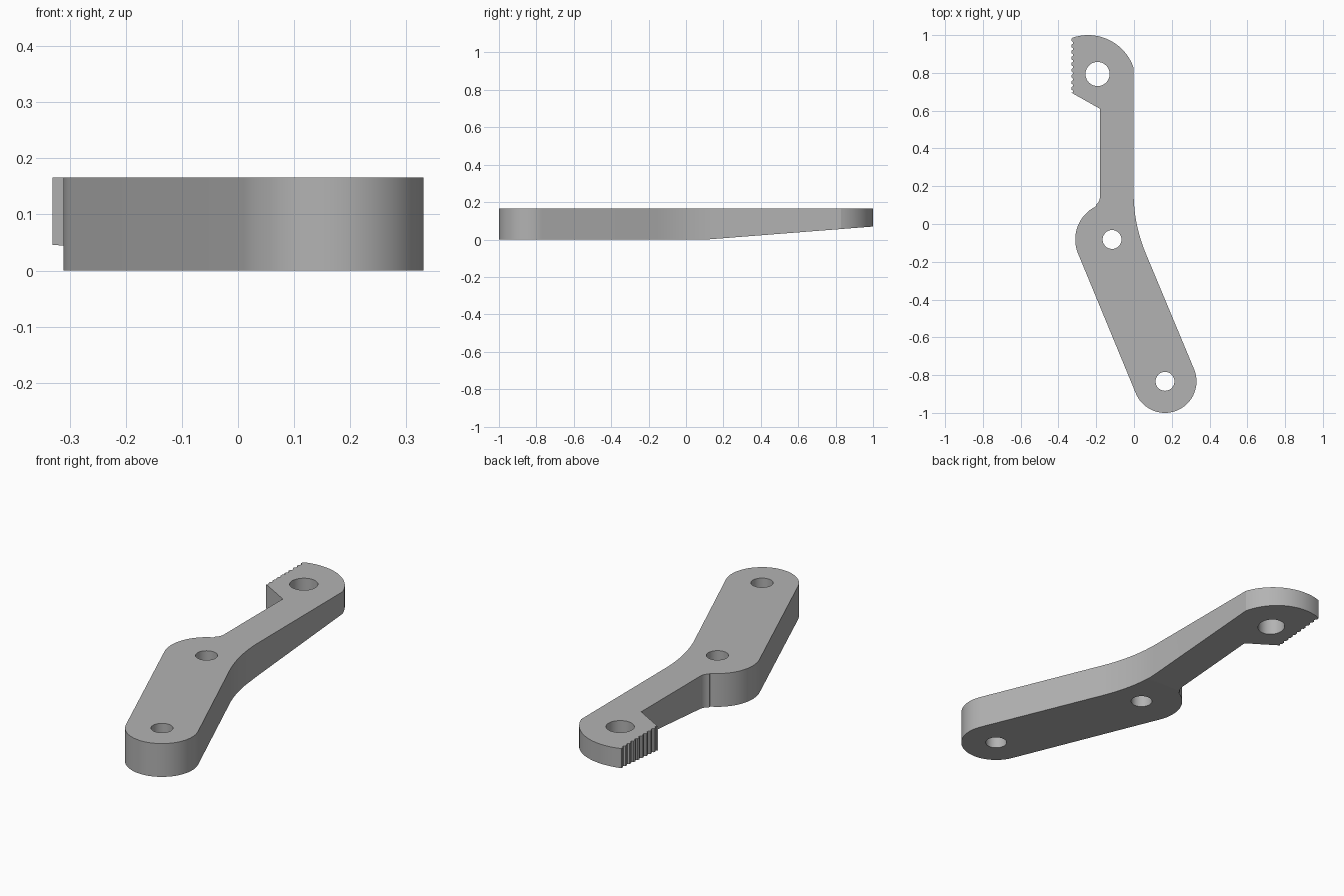
import bpy, bmesh
from math import cos, sin, radians

if "Cube" in bpy.data.objects:
    bpy.data.objects.remove(bpy.data.objects["Cube"], do_unlink=True)

HEIGHT = 0.166
LOWER, MIDDLE, UPPER = (0.164, -0.833), (-0.116, -0.082), (-0.193, 0.794)

grey = bpy.data.materials.new("plain grey")
grey.use_nodes = True
grey.diffuse_color = (0.45, 0.45, 0.45, 1)
grey.node_tree.nodes["Principled BSDF"].inputs["Base Color"].default_value = grey.diffuse_color


def arc(centre, radius, start, end, steps):
    angles = [radians(start + (end - start) * i / steps) for i in range(steps + 1)]
    return [(centre[0] + radius * cos(a), centre[1] + radius * sin(a)) for a in angles]


def prism(name, points, direction):
    """Extrude a closed polygon of 3D points along a direction."""
    bm = bmesh.new()
    face = bm.faces.new([bm.verts.new(p) for p in points])
    top = bmesh.ops.extrude_face_region(bm, geom=[face])["geom"]
    bmesh.ops.translate(bm, vec=direction,
                        verts=[v for v in top if isinstance(v, bmesh.types.BMVert)])
    bmesh.ops.recalc_face_normals(bm, faces=bm.faces)
    mesh = bpy.data.meshes.new(name)
    bm.to_mesh(mesh)
    bm.free()
    mesh.materials.append(grey)
    obj = bpy.data.objects.new(name, mesh)
    bpy.context.collection.objects.link(obj)
    return obj


def cut(target, cutter):
    """Subtract the cutter from the target, then discard it."""
    cutter.hide_render = True
    mod = target.modifiers.new("cut", "BOOLEAN")
    mod.operation, mod.solver, mod.object = "DIFFERENCE", "EXACT", cutter
    bpy.context.view_layer.objects.active = target
    bpy.ops.object.modifier_apply(modifier=mod.name)
    bpy.data.objects.remove(cutter, do_unlink=True)


# Outline: rounded lower end, concave elbow, straight arm, rounded head
outline = arc(LOWER, 0.167, 202.4, 382.4, 40)
outline += arc((0.83, 0.165), 0.832, 202.4, 180, 12)
outline += arc((-0.243, 0.746), 0.254, 19.3, 109, 24)

# Fine teeth down the side of the head
teeth, first, last = 9, 0.985, 0.695
pitch = (first - last) / teeth
for i in range(teeth):
    y = first - i * pitch
    outline += [(-0.331, y - pitch * 0.1), (-0.331, y - pitch * 0.5),
                (-0.324, y - pitch * 0.65), (-0.324, y - pitch * 0.95)]
outline += [(-0.331, last), (-0.18, 0.61)]

# Small fillet where the arm meets the boss, then the boss itself
outline += arc((-0.235, 0.145), 0.055, 0, -52, 6)
outline += arc(MIDDLE, 0.195, 115, 202.4, 24)

lever = prism("lever_arm", [(x, y, 0) for x, y in outline], (0, 0, HEIGHT))

# Tapered underside of the arm and head
cut(lever, prism("taper_cutter",
                 [(-1, 0.11, 0), (-1, 1.11, 0.078), (-1, 1.11, -0.1), (-1, 0.11, -0.1)],
                 (2, 0, 0)))

# Three pivot holes
for name, centre, radius in (("lower", LOWER, 0.05), ("middle", MIDDLE, 0.05),
                             ("upper", UPPER, 0.064)):
    ring = arc(centre, radius, 0, 360, 40)[:-1]
    cut(lever, prism(name + "_hole_cutter", [(x, y, -0.1) for x, y in ring], (0, 0, 0.5)))

bpy.ops.object.select_all(action="DESELECT")
lever.select_set(True)
bpy.context.view_layer.objects.active = lever
bpy.ops.object.shade_smooth_by_angle(angle=radians(20))
